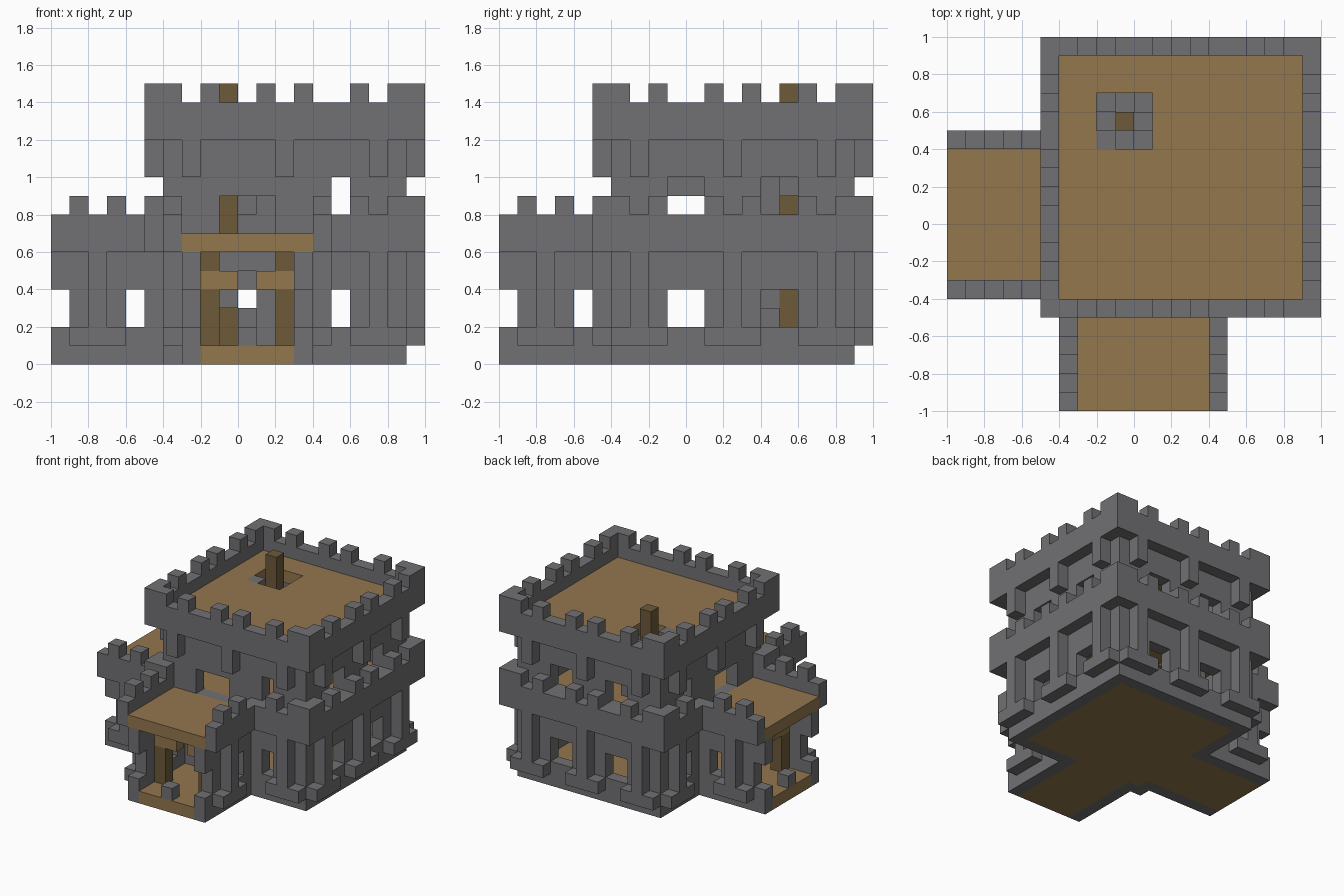
import bpy, bmesh
from mathutils import Vector

cube = bpy.data.objects.get("Cube")
if cube:
    bpy.data.objects.remove(cube, do_unlink=True)

UNIT = 0.1


def material(name, rgb):
    m = bpy.data.materials.new(name)
    m.use_nodes = True
    m.diffuse_color = (*rgb, 1)
    m.node_tree.nodes["Principled BSDF"].inputs["Base Color"].default_value = (*rgb, 1)
    return m


STONE = material("grey stone", (0.165, 0.162, 0.171))
PLANK = material("light wood", (0.288, 0.184, 0.076))
BEAM = material("dark wood", (0.15, 0.102, 0.042))


class Blocks:
    """A set of unit cells that becomes one object with only its outer faces."""

    def __init__(self):
        self.cells = set()

    @staticmethod
    def span(x, y, z):
        return {(i, j, k) for i in range(*x) for j in range(*y) for k in range(*z)}

    def fill(self, x, y, z):
        self.cells |= self.span(x, y, z)

    def carve(self, x, y, z):
        self.cells -= self.span(x, y, z)

    # The building repeats across the diagonal between its two wings
    def fill_both(self, x, y, z):
        self.fill(x, y, z)
        self.fill(y, x, z)

    def carve_both(self, x, y, z):
        self.carve(x, y, z)
        self.carve(y, x, z)

    def build(self, name, mat):
        bm = bmesh.new()
        verts = {}

        def vert(p):
            key = tuple(p)
            if key not in verts:
                verts[key] = bm.verts.new(((p[0] - 10) * UNIT, (p[1] - 10) * UNIT, p[2] * UNIT))
            return verts[key]

        for cell in self.cells:
            for axis in range(3):
                for side in (0, 1):
                    near = list(cell)
                    near[axis] += 2 * side - 1
                    if tuple(near) in self.cells:
                        continue
                    u, v = (axis + 1) % 3, (axis + 2) % 3
                    ring = []
                    for a, b in ((0, 0), (1, 0), (1, 1), (0, 1)):
                        p = list(cell)
                        p[axis] += side
                        p[u] += a
                        p[v] += b
                        ring.append(vert(p))
                    bm.faces.new(ring if side else ring[::-1])
        bmesh.ops.dissolve_limit(bm, angle_limit=0.01, verts=bm.verts[:], edges=bm.edges[:])
        mesh = bpy.data.meshes.new(name)
        bm.to_mesh(mesh)
        bm.free()
        mesh.materials.append(mat)
        bpy.context.collection.objects.link(bpy.data.objects.new(name, mesh))


TOWER, INSIDE, OUTER = (6, 19), (7, 18), (5, 20)
STAIR_X, STAIR_Y = (8, 11), (14, 17)

# Tower and wing walls
walls = Blocks()
walls.fill_both((7, 14), (0, 6), (0, 6))
walls.carve_both((8, 13), (0, 6), (0, 6))
walls.fill(TOWER, TOWER, (0, 12))
walls.carve(INSIDE, INSIDE, (0, 12))
walls.carve_both((8, 13), (6, 7), (0, 1))
# Windows in the right and back walls, then beside the wings
for z in ((2, 4), (8, 10)):
    for w in ((9, 11), (14, 16)):
        walls.carve_both((18, 19), w, z)
    walls.carve_both((15, 16), (6, 7), z)
# Wing windows and the doors of both storeys
for w in ((0, 1), (4, 5)):
    walls.carve_both((7, 14), w, (2, 4))
walls.carve_both((9, 12), (6, 7), (1, 5))
walls.carve_both((9, 12), (6, 7), (7, 9))
walls.build("walls", STONE)

# Battlements: a solid band with merlons on it
MERLONS = ((5, 7), (8, 9), (11, 12), (13, 14), (16, 17), (18, 20))


def battlement(part, z):
    part.fill(OUTER, OUTER, (z, z + 2))
    for m in MERLONS:
        part.fill_both(m, (5, 6), (z + 2, z + 3))
        part.fill_both(m, (19, 20), (z + 2, z + 3))
    part.carve(TOWER, TOWER, (z, z + 3))


lower = Blocks()
battlement(lower, 6)
lower.carve_both((7, 14), (5, 6), (6, 9))
for side in ((6, 7), (14, 15)):
    lower.fill_both(side, (0, 5), (6, 8))
    for m in ((1, 2), (3, 4)):
        lower.fill_both(side, m, (8, 9))
lower.build("lower_battlement", STONE)

upper = Blocks()
battlement(upper, 12)
upper.build("upper_battlement", STONE)

# Corbels under the upper battlement
corbels = Blocks()
for c in (7, 12, 17):
    for side in ((5, 6), (19, 20)):
        corbels.fill_both((c, c + 1), side, (10, 12))
corbels.build("corbels", STONE)

# Buttresses with wide feet
buttresses = Blocks()


def buttress(side, c):
    buttresses.fill_both(side, (c, c + 1), (1, 6))
    buttresses.fill_both(side, (c - 1, c + 2), (1, 2))


for c in (7, 12, 17):
    buttress((19, 20), c)
buttress((5, 6), 17)
for side in ((6, 7), (14, 15)):
    buttress(side, 2)
buttresses.build("buttresses", STONE)

# Ground floor, upper floor with wing decks, and roof
ground = Blocks()
ground.fill(INSIDE, INSIDE, (0, 1))
ground.fill_both((8, 13), (0, 7), (0, 1))
ground.build("ground_floor", PLANK)

deck = Blocks()
deck.fill(INSIDE, INSIDE, (6, 7))
deck.fill_both((7, 14), (0, 6), (6, 7))
deck.carve(STAIR_X, STAIR_Y, (6, 7))
deck.build("upper_floor_and_decks", PLANK)

roof = Blocks()
roof.fill(TOWER, TOWER, (12, 13))
roof.carve(STAIR_X, STAIR_Y, (12, 13))
roof.build("roof", PLANK)

# Spiral stair around its newel post
stair = Blocks()
TURN = ((1, 0), (1, -1), (0, -1), (-1, -1), (-1, 0), (-1, 1), (0, 1), (1, 1))
for z in range(1, 13):
    dx, dy = TURN[(z - 1) % 8]
    stair.fill((9 + dx, 10 + dx), (15 + dy, 16 + dy), (z, z + 1))
stair.build("spiral_stair", STONE)

newel = Blocks()
newel.fill((9, 10), (15, 16), (1, 15))
newel.build("newel_post", BEAM)

# Wing posts, their brackets and the stone at each entrance
posts, brackets, stones = Blocks(), Blocks(), Blocks()
for x in (8, 12):
    posts.fill_both((x, x + 1), (2, 3), (1, 6))
posts.carve_both((8, 13), (2, 3), (4, 5))
for x in ((8, 10), (11, 13)):
    brackets.fill_both(x, (2, 3), (4, 5))
stones.fill_both((10, 11), (0, 1), (1, 2))
posts.build("wing_posts", BEAM)
brackets.build("post_brackets", PLANK)
stones.build("entrance_stones", STONE)
